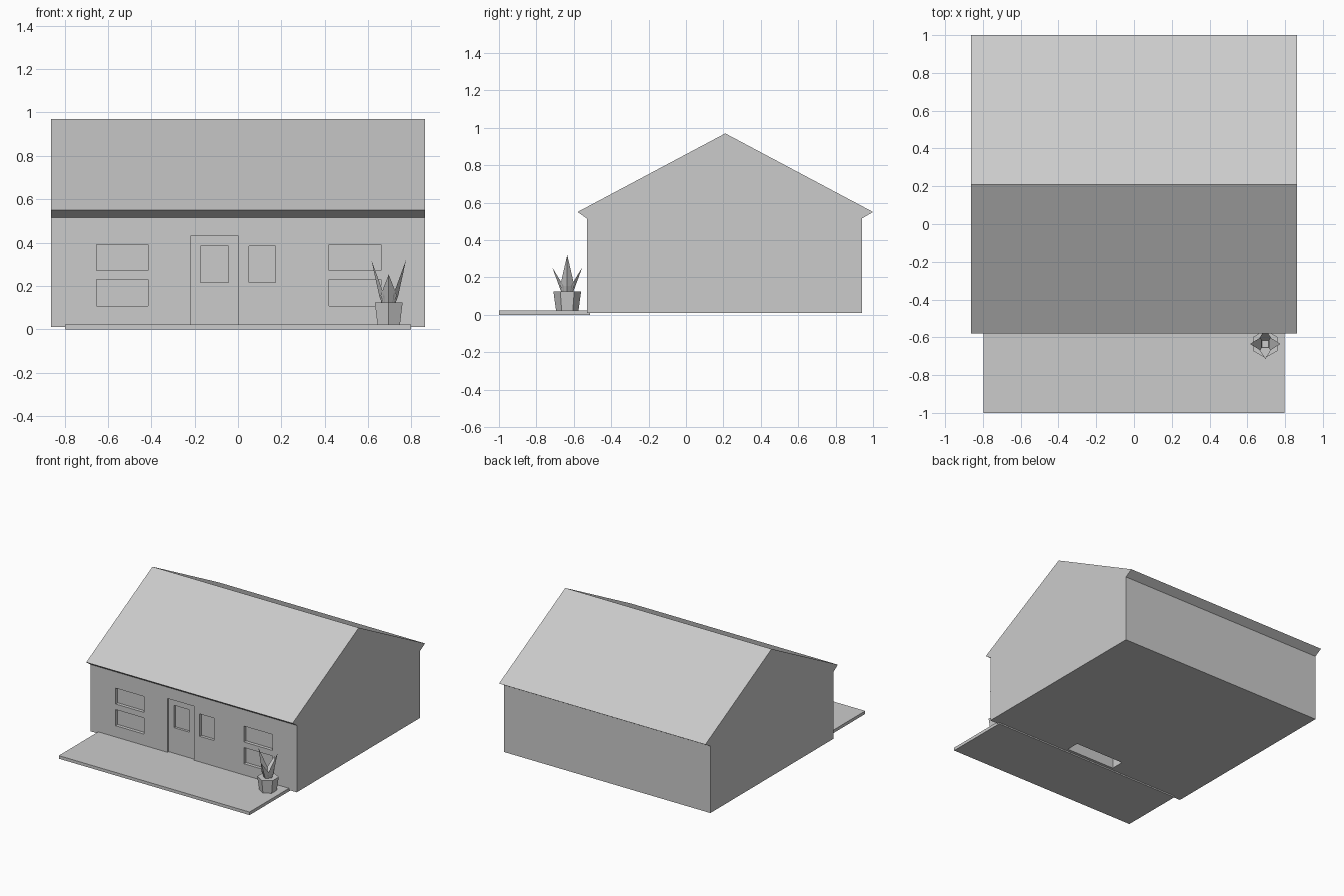
import bpy, bmesh, math
from mathutils import Vector, Matrix

if "Cube" in bpy.data.objects:
    bpy.data.objects.remove(bpy.data.objects["Cube"])


def make_object(name, bm):
    bmesh.ops.recalc_face_normals(bm, faces=bm.faces)
    mesh = bpy.data.meshes.new(name)
    bm.to_mesh(mesh)
    bm.free()
    ob = bpy.data.objects.new(name, mesh)
    bpy.context.collection.objects.link(ob)
    return ob


def add_box(bm, x0, x1, y0, y1, z0, z1):
    m = Matrix.Translation(((x0 + x1) / 2, (y0 + y1) / 2, (z0 + z1) / 2))
    m = m @ Matrix.Diagonal((x1 - x0, y1 - y0, z1 - z0, 1))
    bmesh.ops.create_cube(bm, size=1, matrix=m)


def cut(target, boxes):
    bm = bmesh.new()
    for b in boxes:
        add_box(bm, *b)
    cutter = make_object("cutter", bm)
    cutter.hide_render = True
    mod = target.modifiers.new("recess", 'BOOLEAN')
    mod.operation, mod.solver, mod.object = 'DIFFERENCE', 'EXACT', cutter
    bpy.context.view_layer.objects.active = target
    bpy.ops.object.modifier_apply(modifier=mod.name)
    bpy.data.objects.remove(cutter)


# House: gable profile with small eaves, extruded along x
profile = [(-0.53, 0.01), (-0.53, 0.515), (-0.58, 0.55), (0.21, 0.97),
           (1.0, 0.55), (0.94, 0.515), (0.94, 0.01)]
bm = bmesh.new()
face = bm.faces.new([bm.verts.new((-0.862, y, z)) for y, z in profile])
ext = bmesh.ops.extrude_face_region(bm, geom=[face])
bmesh.ops.translate(bm, vec=(1.724, 0, 0),
                    verts=[v for v in ext["geom"] if isinstance(v, bmesh.types.BMVert)])
house = make_object("house", bm)

# Window recesses, door recess, and the pocket open through the floor
F = -0.7
boxes = [(x0, x1, F, -0.505, z0, z1)
         for x0, x1 in ((-0.652, -0.415), (0.42, 0.66))
         for z0, z1 in ((0.108, 0.23), (0.272, 0.392))]
boxes += [(-0.218, 0.003, F, -0.516, 0.02, 0.43),
          (0.05, 0.172, F, -0.508, 0.216, 0.385),
          (-0.218, 0.19, -0.49, -0.39, -0.1, 0.43)]
cut(house, boxes)
# Door glass
cut(house, [(-0.173, -0.043, F, -0.498, 0.216, 0.385)])

# Front deck
bm = bmesh.new()
add_box(bm, -0.797, 0.797, -1.0, -0.512, 0, 0.023)
make_object("deck", bm)

# Six-sided plant pot
C = Vector((0.695, -0.635, 0))
bm = bmesh.new()
bmesh.ops.create_cone(bm, cap_ends=True, segments=6, radius1=0.06, radius2=0.074, depth=0.101,
                      matrix=Matrix.Translation(C + Vector((0, 0, 0.0735)))
                      @ Matrix.Rotation(math.pi / 2, 4, 'Z'))
pot = make_object("plant_pot", bm)
# Keep a corner pointing along y
ys = [v.co.y for v in pot.data.vertices]
if max(ys) - min(ys) < 0.14:
    pot.data.transform(Matrix.Translation(C) @ Matrix.Rotation(math.pi / 6, 4, 'Z')
                       @ Matrix.Translation(-C))

# Four pointed leaves, taller pair along x
for i in range(4):
    tip = 0.32 if i % 2 == 0 else 0.253
    pts = [(0.018, -0.022, 0.122), (0.018, 0.022, 0.122), (0.02, -0.038, 0.155),
           (0.02, 0.038, 0.155), (0.044, 0, 0.155), (0.032, 0, 0.122), (0.08, 0, tip)]
    bm = bmesh.new()
    for p in pts:
        bm.verts.new(C + Matrix.Rotation(i * math.pi / 2, 3, 'Z') @ Vector(p))
    bmesh.ops.convex_hull(bm, input=bm.verts)
    make_object(f"leaf_{i + 1}", bm)
